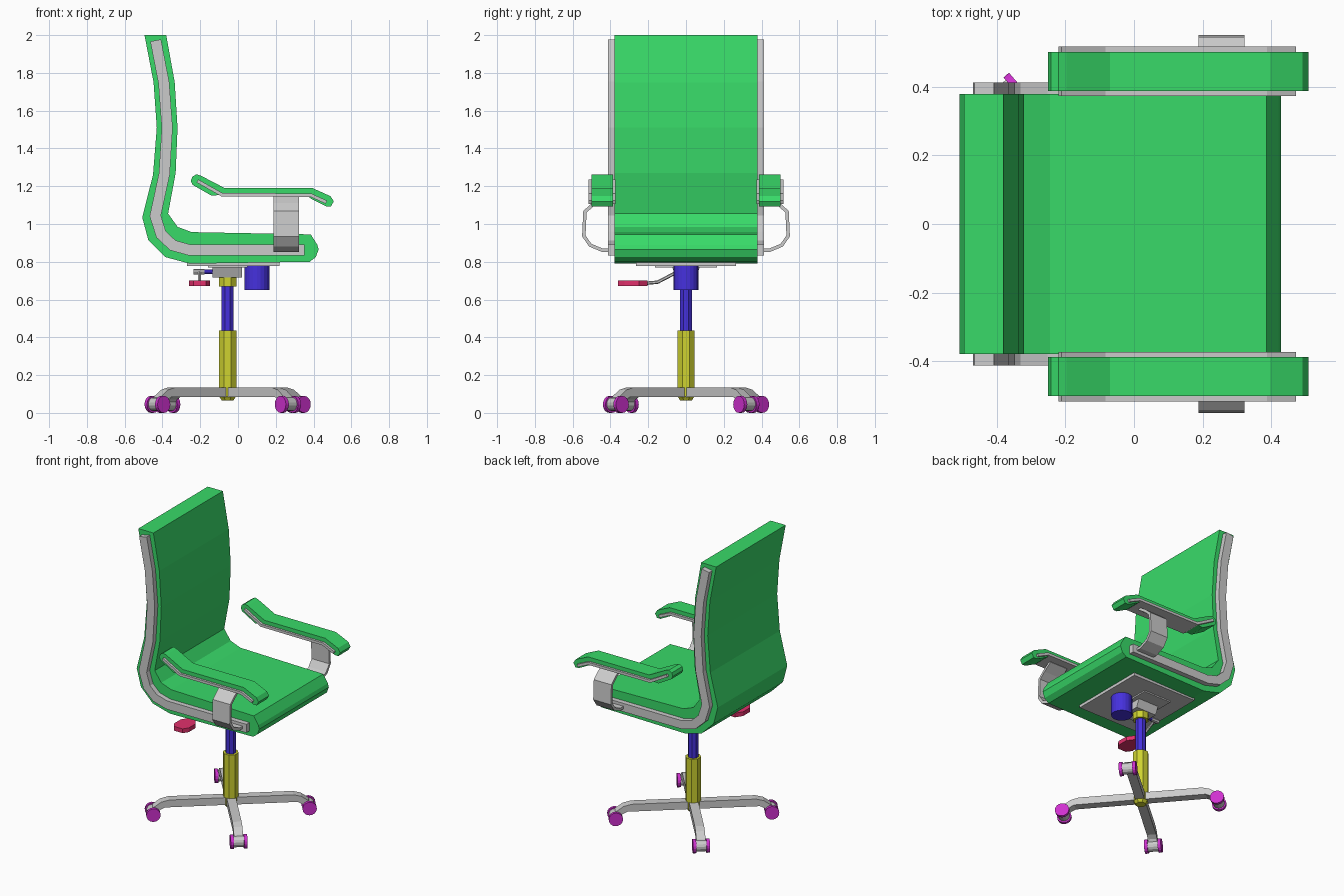
import bpy, bmesh, math
from mathutils import Vector, Matrix

if "Cube" in bpy.data.objects:
    bpy.data.objects.remove(bpy.data.objects["Cube"])


def material(name, rgb):
    m = bpy.data.materials.new(name)
    m.diffuse_color = (*rgb, 1)
    m.use_nodes = True
    m.node_tree.nodes["Principled BSDF"].inputs["Base Color"].default_value = m.diffuse_color
    return m


GREEN = material("green", (0.04, 0.70, 0.14))
YELLOW = material("yellow", (0.62, 0.65, 0.03))
BLUE = material("blue", (0.06, 0.03, 0.72))
RED = material("red", (0.75, 0.03, 0.15))
MAGENTA = material("magenta", (0.62, 0.03, 0.62))


def finish(name, bm, mat=None):
    bmesh.ops.recalc_face_normals(bm, faces=bm.faces)
    me = bpy.data.meshes.new(name)
    bm.to_mesh(me)
    bm.free()
    ob = bpy.data.objects.new(name, me)
    bpy.context.collection.objects.link(ob)
    if mat:
        me.materials.append(mat)
    return ob


def prism(name, pts, lo, hi, mat=None, axis="y"):
    """Extrude a closed 2D profile between lo and hi along an axis."""
    place = {"x": lambda a, b, t: (t, a, b),
             "y": lambda a, b, t: (a, t, b),
             "z": lambda a, b, t: (a, b, t)}[axis]
    bm = bmesh.new()
    f = bm.faces.new([bm.verts.new(place(a, b, lo)) for a, b in pts])
    r = bmesh.ops.extrude_face_region(bm, geom=[f])
    verts = [v for v in r["geom"] if isinstance(v, bmesh.types.BMVert)]
    bmesh.ops.translate(bm, verts=verts, vec=Vector(place(0, 0, hi - lo)))
    return finish(name, bm, mat)


def ribbon(path, thick):
    """Closed outline of an open 2D path given a thickness."""
    p = [Vector(q) for q in path]
    left, right = [], []
    for i, q in enumerate(p):
        a = (q - p[i - 1]).normalized() if i else (p[1] - q).normalized()
        b = (p[i + 1] - q).normalized() if i < len(p) - 1 else a
        n = Vector((-(a + b).y, (a + b).x)).normalized()
        n *= thick / 2 / max(0.5, n.dot(Vector((-a.y, a.x))))
        left.append(q + n)
        right.append(q - n)
    return [tuple(v) for v in left + right[::-1]]


def tube(name, p0, p1, r, sides, mat=None, r_start=None, turn=0.0):
    """Cylinder or cone between two points."""
    p0, p1 = Vector(p0), Vector(p1)
    d = p1 - p0
    m = Matrix.Translation((p0 + p1) / 2) @ d.to_track_quat("Z", "Y").to_matrix().to_4x4()
    bm = bmesh.new()
    bmesh.ops.create_cone(bm, cap_ends=True, segments=sides, radius1=r_start or r,
                          radius2=r, depth=d.length,
                          matrix=m @ Matrix.Rotation(turn, 4, "Z"))
    return finish(name, bm, mat)


def rect(x0, x1, y0, y1):
    return [(x0, y0), (x1, y0), (x1, y1), (x0, y1)]


# Seat and back cushion in one profile
seat = [(-0.495, 2.0), (-0.447, 1.75), (-0.43, 1.51), (-0.45, 1.26), (-0.507, 1.035),
        (-0.475, 0.915), (-0.385, 0.825), (-0.255, 0.79), (0.38, 0.80), (0.412, 0.825),
        (0.427, 0.865), (0.42, 0.89), (0.385, 0.945), (-0.245, 0.957), (-0.32, 0.985),
        (-0.37, 1.055), (-0.33, 1.27), (-0.32, 1.51), (-0.335, 1.75), (-0.38, 2.0)]
prism("seat_and_back", seat, -0.378, 0.378, GREEN)

rail = [(-0.436, 1.972), (-0.393, 1.75), (-0.375, 1.51), (-0.39, 1.265), (-0.438, 1.043),
        (-0.407, 0.945), (-0.345, 0.887), (-0.255, 0.862), (0.352, 0.862)]
arm_pad = [(-0.25, 1.228), (-0.242, 1.25), (-0.22, 1.263), (-0.197, 1.256), (-0.07, 1.19),
           (0.395, 1.19), (0.49, 1.147), (0.507, 1.12), (0.492, 1.093), (0.465, 1.094),
           (0.385, 1.135), (0.36, 1.155), (-0.08, 1.155), (-0.14, 1.15), (-0.24, 1.207)]
arm_plate = [(-0.215, 1.228), (-0.085, 1.155), (0.385, 1.153), (0.468, 1.115)]
bracket = [(0.43, 1.147), (0.49, 1.105), (0.535, 1.065), (0.541, 0.937),
           (0.507, 0.888), (0.445, 0.862), (0.39, 0.862)]

# Side rails and armrests, both sides
for s, side in ((-1, "right"), (1, "left")):
    prism("frame_rail_" + side, ribbon(rail, 0.058), s * 0.36, s * 0.412)
    prism("arm_pad_" + side, arm_pad, s * 0.387, s * 0.501, GREEN)
    prism("arm_plate_" + side, ribbon(arm_plate, 0.018), s * 0.372, s * 0.516)
    prism("arm_bracket_" + side, ribbon([(s * y, z) for y, z in bracket], 0.018),
          0.188, 0.322, axis="x")

# Under-seat plate, tilt mechanism and motor
CX = -0.055
prism("seat_plate", rect(-0.27, 0.22, -0.265, 0.265), 0.778, 0.80, axis="z")
prism("mechanism_plate", rect(-0.16, 0.05, -0.163, 0.163), 0.769, 0.785, axis="z")
prism("mechanism_box", [(-0.075, 0.775), (-0.05, 0.717), (0.05, 0.717), (0.075, 0.775)],
      -0.135, 0.02, axis="x")
tube("motor", (0.1, 0, 0.65), (0.1, 0, 0.785), 0.066, 20, MAT := BLUE)

# Column: tapered foot, sleeve, piston, collar
T = math.pi / 8
tube("column_foot", (CX, 0, 0.065), (CX, 0, 0.09), 0.05, 8, YELLOW, r_start=0.033, turn=T)
tube("column_sleeve", (CX, 0, 0.09), (CX, 0, 0.435), 0.05, 8, YELLOW, turn=T)
tube("column_piston", (CX, 0, 0.43), (CX, 0, 0.68), 0.034, 8, BLUE, turn=T)
tube("column_collar", (CX, 0, 0.67), (CX, 0, 0.72), 0.05, 8, YELLOW, turn=T)

# Height lever: pivot, bent rod, paddle
tube("lever_pivot", (-0.13, -0.045, 0.747), (-0.185, -0.045, 0.747), 0.013, 8, BLUE)
tube("lever_hub", (-0.178, -0.045, 0.747), (-0.235, -0.045, 0.747), 0.015, 8)
rod = [(-0.205, -0.045, 0.747), (-0.205, -0.15, 0.692), (-0.205, -0.23, 0.685)]
for i in range(2):
    tube(f"lever_rod_{i + 1}", rod[i], rod[i + 1], 0.009, 6)
prism("lever_paddle", [(-0.23, -0.205), (-0.18, -0.205), (-0.147, -0.25), (-0.147, -0.325),
                       (-0.17, -0.36), (-0.235, -0.36), (-0.26, -0.325), (-0.26, -0.25)],
      0.671, 0.7, RED, axis="z")

# Four base legs with twin-wheel casters
leg = [(0.0, 0.135), (0.39, 0.135), (0.44, 0.122), (0.485, 0.09), (0.51, 0.05),
       (0.47, 0.04), (0.445, 0.07), (0.415, 0.085), (0.0, 0.085)]
base_angle = math.atan2(0.32, 0.372)
for i in range(4):
    m = Matrix.Translation((CX, 0, 0)) @ Matrix.Rotation(base_angle + i * math.pi / 2, 4, "Z")
    parts = [prism(f"base_leg_{i + 1}", leg, -0.029, 0.029),
             tube(f"caster_roller_{i + 1}", (0.49, -0.035, 0.046), (0.49, 0.035, 0.046), 0.036, 14)]
    for s, side in ((-1, "a"), (1, "b")):
        parts.append(tube(f"caster_wheel_{i + 1}{side}", (0.49, s * 0.032, 0.045),
                          (0.49, s * 0.053, 0.045), 0.045, 16, MAGENTA))
    for ob in parts:
        ob.data.transform(m)
